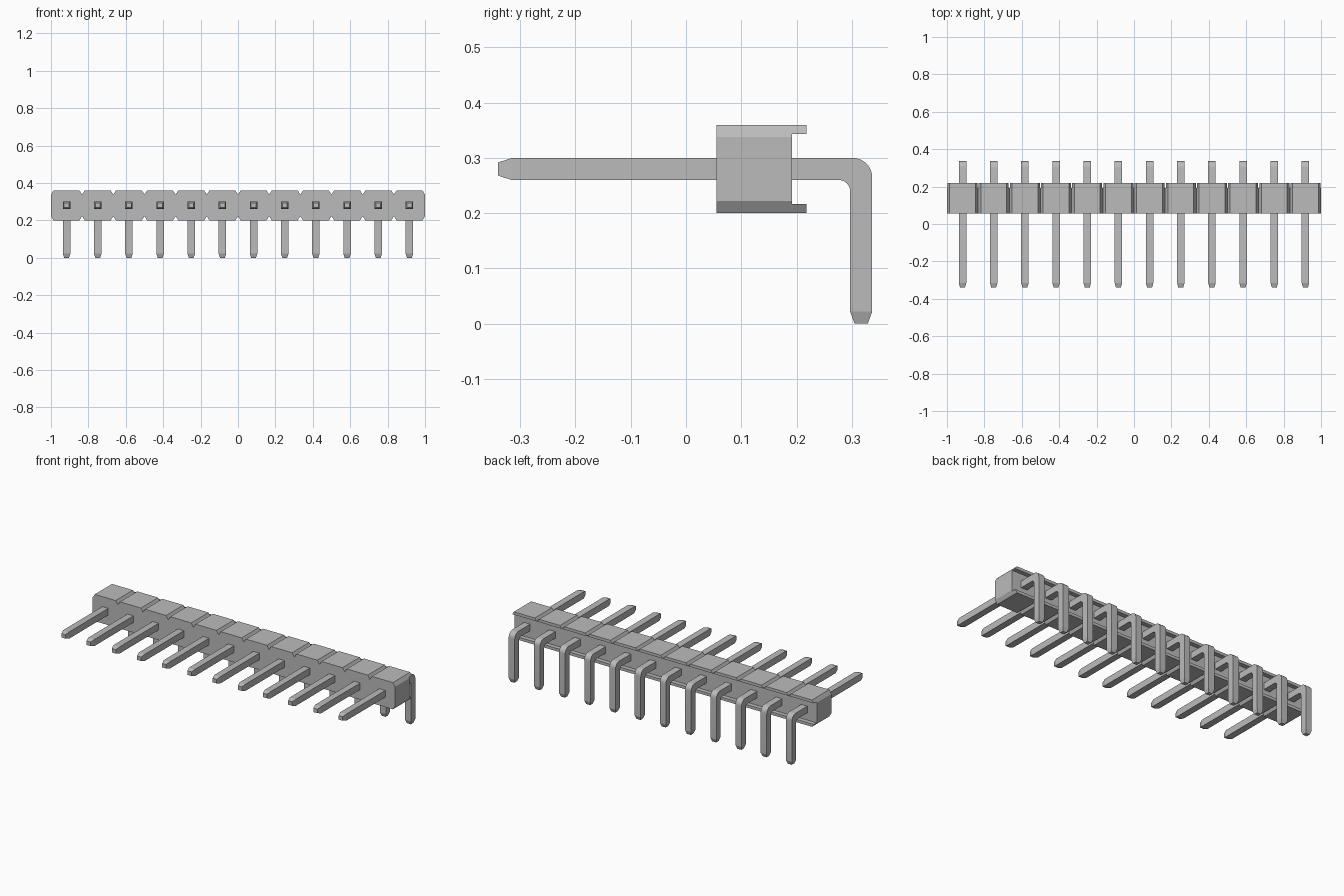
import bpy
import bmesh
from math import sin, cos, radians

PINS = 12
PITCH = 2 / PINS

cube = bpy.data.objects.get("Cube")
if cube:
    bpy.data.objects.remove(cube, do_unlink=True)

# One plain grey for the whole connector
grey = bpy.data.materials.new("plain grey")
grey.use_nodes = True
grey.diffuse_color = (0.5, 0.5, 0.5, 1)
grey.node_tree.nodes["Principled BSDF"].inputs["Base Color"].default_value = grey.diffuse_color


def add_object(name, bm, mesh=None):
    bmesh.ops.recalc_face_normals(bm, faces=bm.faces)
    mesh = bpy.data.meshes.new(name)
    bm.to_mesh(mesh)
    bm.free()
    mesh.materials.append(grey)
    obj = bpy.data.objects.new(name, mesh)
    bpy.context.collection.objects.link(obj)
    return obj


def smooth(obj, angle):
    bpy.ops.object.select_all(action="DESELECT")
    obj.select_set(True)
    bpy.context.view_layer.objects.active = obj
    bpy.ops.object.shade_smooth_by_angle(angle=radians(angle))


# Housing: a row of chamfered blocks joined at V notches
LOW, HIGH, FRONT, BACK = 0.2, 0.36, 0.055, 0.218
NOTCH_W, NOTCH_H = 0.014, 0.022
top = []
for i in range(PINS):
    x0 = -1 + i * PITCH
    top += [(x0, HIGH - NOTCH_H), (x0 + NOTCH_W, HIGH), (x0 + PITCH - NOTCH_W, HIGH)]
top.append((1, HIGH - NOTCH_H))
outline = top + [(x, LOW + HIGH - z) for x, z in reversed(top)]

bm = bmesh.new()
face = bm.faces.new([bm.verts.new((x, FRONT, z)) for x, z in outline])
extruded = bmesh.ops.extrude_face_region(bm, geom=[face])["geom"]
for v in extruded:
    if isinstance(v, bmesh.types.BMVert):
        v.co.y = BACK
housing = add_object("housing", bm)

# Recess along the back, leaving a thin lip above and below
bm = bmesh.new()
bmesh.ops.create_cube(bm, size=1)
for v in bm.verts:
    v.co.x *= 2.4
    v.co.y = 0.192 if v.co.y < 0 else 0.3
    v.co.z = 0.217 if v.co.z < 0 else 0.343
cutter = add_object("recess_cutter", bm)
cutter.hide_render = True
mod = housing.modifiers.new("recess", "BOOLEAN")
mod.operation = "DIFFERENCE"
mod.solver = "EXACT"
mod.object = cutter
bpy.context.view_layer.objects.active = housing
bpy.ops.object.modifier_apply(modifier=mod.name)
bpy.data.objects.remove(cutter, do_unlink=True)
smooth(housing, 25)

# Pin sections along the bent path: outer point, inner point, half width
HALF, TIP = 0.02, 0.013
sections = [
    ((-0.34, 0.292), (-0.34, 0.268), TIP),
    ((-0.315, 0.3), (-0.315, 0.26), HALF),
]
STEPS = 8
for i in range(STEPS + 1):
    a = radians(90 * (1 - i / STEPS))
    sections.append((
        (0.302 + 0.035 * cos(a), 0.265 + 0.035 * sin(a)),
        (0.277 + 0.02 * cos(a), 0.24 + 0.02 * sin(a)),
        HALF,
    ))
sections += [
    ((0.337, 0.022), (0.297, 0.022), HALF),
    ((0.329, 0), (0.305, 0), TIP),
]

bm = bmesh.new()
rings = []
for (oy, oz), (iy, iz), w in sections:
    corners = [(-w, oy, oz), (w, oy, oz), (w, iy, iz), (-w, iy, iz)]
    rings.append([bm.verts.new(c) for c in corners])
for a, b in zip(rings, rings[1:]):
    for k in range(4):
        n = (k + 1) % 4
        bm.faces.new((a[k], a[n], b[n], b[k]))
bm.faces.new(rings[0])
bm.faces.new(rings[-1])
pin = add_object("pin_1", bm)
smooth(pin, 15)

# Repeat the pin along the row
for i in range(PINS):
    obj = pin if i == 0 else pin.copy()
    obj.name = f"pin_{i + 1}"
    obj.location.x = -1 + (i + 0.5) * PITCH
    if i:
        bpy.context.collection.objects.link(obj)
